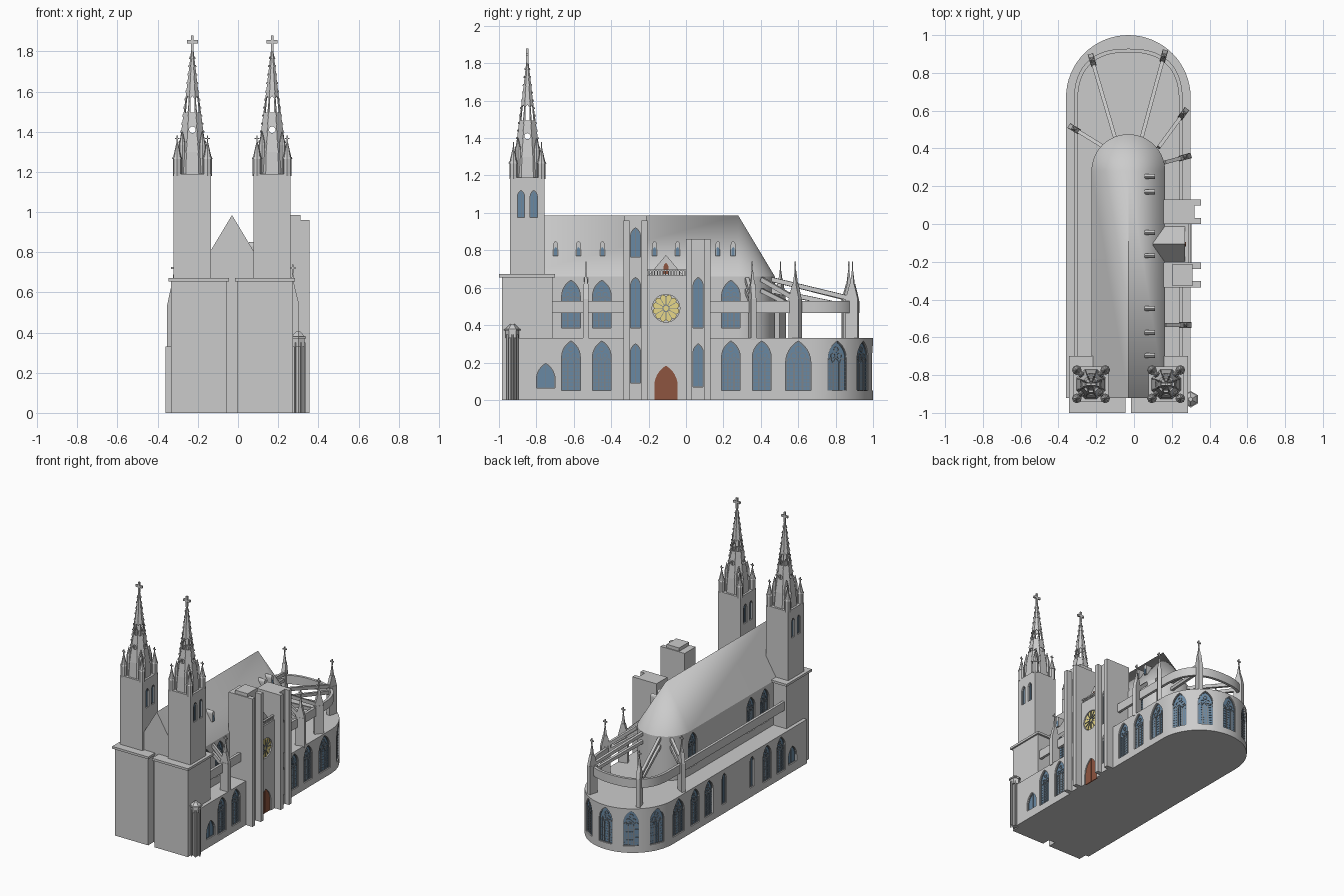
import bpy, bmesh
from math import sin, cos, pi, radians, copysign
from mathutils import Vector, Matrix

if "Cube" in bpy.data.objects:
    bpy.data.objects.remove(bpy.data.objects["Cube"])

CX = -0.03                                   # centre line of nave and apse
TOWERS = {"left": -0.2275, "right": 0.17}
TY = -0.848
I = Matrix()
AXES = Matrix(((0, 0, 1, 0), (1, 0, 0, 0), (0, 1, 0, 0), (0, 0, 0, 1)))   # u,v,n -> y,z,x


def mat(name, rgb):
    m = bpy.data.materials.new(name)
    m.diffuse_color = (*rgb, 1)
    m.use_nodes = True
    m.node_tree.nodes["Principled BSDF"].inputs["Base Color"].default_value = m.diffuse_color
    return m


BLUE = mat("glass_blue", (0.14, 0.25, 0.37))
YELLOW = mat("rose_yellow", (0.8, 0.68, 0.25))
BROWN = mat("door_brown", (0.27, 0.09, 0.05))
DARK = mat("tracery_grey", (0.2, 0.23, 0.26))


def obj(name, bm, material=None):
    bmesh.ops.recalc_face_normals(bm, faces=bm.faces)
    me = bpy.data.meshes.new(name)
    bm.to_mesh(me)
    bm.free()
    o = bpy.data.objects.new(name, me)
    bpy.context.collection.objects.link(o)
    if material:
        me.materials.append(material)
    return o


def prism(bm, pts, d0, d1, M=I):
    a = [bm.verts.new(M @ Vector((u, v, d0))) for u, v in pts]
    b = [bm.verts.new(M @ Vector((u, v, d1))) for u, v in pts]
    bm.faces.new(a)
    bm.faces.new(b)
    for i in range(len(a)):
        j = (i + 1) % len(a)
        bm.faces.new((a[i], a[j], b[j], b[i]))


def frame(bm, outer, inner, d0, d1, M):
    for i in range(len(outer)):
        j = (i + 1) % len(outer)
        prism(bm, (outer[i], outer[j], inner[j], inner[i]), d0, d1, M)


def box(bm, x0, x1, y0, y1, z0, z1, M=I):
    prism(bm, ((x0, y0), (x1, y0), (x1, y1), (x0, y1)), z0, z1, M)


def bar(bm, p, q, w, h):
    p, q = Vector(p), Vector(q)
    M = Matrix.Translation(p) @ (q - p).to_track_quat('Z', 'Y').to_matrix().to_4x4()
    box(bm, -w / 2, w / 2, -h / 2, h / 2, 0, (q - p).length, M)


def cone(bm, x, y, z0, z1, r0, r1, n=8, turn=0):
    bmesh.ops.create_cone(bm, cap_ends=True, segments=n, radius1=r0, radius2=r1, depth=z1 - z0,
                          matrix=Matrix.Translation((x, y, (z0 + z1) / 2)) @ Matrix.Rotation(turn, 4, 'Z'))


def cross(bm, x, y, z, h):
    t = h * 0.08
    box(bm, x - t, x + t, y - t, y + t, z, z + h)
    box(bm, x - h * .34, x + h * .34, y - t, y + t, z + h * .5, z + h * .7)


def wall(x, y, z, a=0):
    return Matrix.Translation((x, y, z)) @ Matrix.Rotation(a, 4, 'Z') @ AXES


def circle(r, u=0, v=0, n=20):
    return [(u + r * cos(2 * pi * i / n), v + r * sin(2 * pi * i / n)) for i in range(n)]


def arch(w, h, u=0, v=0, n=6):
    s = h - w * 0.866
    right = [(w / 2 - w + w * cos(pi / 3 * i / n), s + w * sin(pi / 3 * i / n)) for i in range(n + 1)]
    pts = [(-w / 2, 0), (w / 2, 0)] + right + [(-a, b) for a, b in right[-2::-1]]
    return [(u + a, v + b) for a, b in pts]


def plan(half, y0, yc, n=32):
    return [(CX + half, y0)] + [(CX + half * cos(pi * i / n), yc + half * sin(pi * i / n))
                                for i in range(n + 1)] + [(CX - half, y0)]


glass, tracery, cutters = bmesh.new(), bmesh.new(), bmesh.new()


def window(M, w, h, rich=False):
    prism(cutters, arch(w, h), -0.02, 0.03, M)
    prism(glass, arch(w, h), -0.024, -0.015, M)
    frame(tracery, arch(w, h), arch(w * .9, h * .96, 0, h * .015), -0.02, -0.009, M)
    if not rich:
        box(tracery, -.0015, .0015, 0, h * .93, -0.02, -0.011, M)
        return
    lw, lh = w / 3, h * 0.66
    for k in (-1, 0, 1):                      # three lancets with cross bars
        frame(tracery, arch(lw, lh, k * lw), arch(lw * .75, lh * .95, k * lw, .003), -0.02, -0.011, M)
        box(tracery, k * lw - .001, k * lw + .001, 0, lh, -0.02, -0.013, M)
    for i in range(1, 9):
        box(tracery, -w / 2, w / 2, i * .02, i * .02 + .002, -0.02, -0.013, M)
    for u, v, r in ((-.17, .7, .14), (.17, .7, .14), (0, .83, .14)):   # roundels
        frame(tracery, circle(w * r, u * w, v * h, 12), circle(w * r * .7, u * w, v * h, 12), -0.02, -0.011, M)


# Window layout: aisles, clerestory, apse, towers, piers
for a, xa, xn in ((0, 0.30, 0.165), (pi, -0.36, -0.225)):
    window(wall(xa, -0.75, 0.065, a), 0.10, 0.13)
    for y, w in ((-.615, .10), (-.45, .10), (.24, .10), (.405, .10), (.6, .135)):
        window(wall(xa, y, 0.05, a), w, 0.265, True)
    for y in (-.615, -.45, .24):
        window(wall(xn, y, 0.385, a), 0.10, 0.255, True)
    for tx in TOWERS.values():
        for y in (-.882, -.814):
            window(wall(tx + cos(a) * .0925, y, 0.975, a), 0.038, 0.145)
for y in (-.27, .06):
    window(wall(-0.36, y, 0.07, pi), 0.05, 0.23)
for d in (25, 57.5, 90, 122.5, 155):
    a = radians(d)
    window(wall(CX + .33 * cos(a), .67 + .33 * sin(a), 0.05, a), 0.11, 0.265, True)
for y, x, spans in ((-.27, .31, ((.09, .21), (.385, .27), (.765, .155))), (.065, .32, ((.07, .23), (.385, .27)))):
    for z, h in spans:
        window(wall(x, y, z), 0.054, h)

# Main walls
walls = []


def solid(name, pts, z0, z1):
    bm = bmesh.new()
    prism(bm, pts, z0, z1)
    walls.append(obj(name, bm))


def rect(x0, x1, y0, y1):
    return ((x0, y0), (x1, y0), (x1, y1), (x0, y1))


solid("aisle_and_ambulatory", plan(0.33, -0.92, 0.67), 0, 0.33)
solid("nave", plan(0.195, -0.92, 0.28), 0.01, 0.66)
solid("portal", rect(0.1, 0.305, -0.21, 0.005), 0, 0.665)
for name, y0, y1, x, top in (("tall_pier", -.335, -.205, .31, .96), ("short_pier", 0, .13, .32, .86)):
    solid(name, ((.155, y0), (.355, y0), (.355, y0 + .032), (x, y0 + .032), (x, y1 - .032),
                 (.355, y1 - .032), (.355, y1), (.155, y1)), 0, top)
for side, tx in TOWERS.items():
    solid(side + "_tower", rect(tx - .0925, tx + .0925, TY - .0925, TY + .0925), 0.6, 1.19)

# Door and rose window in the portal
PY = -0.107
MD, MR = wall(.305, PY, 0), wall(.305, PY, .49)
prism(cutters, arch(.125, .185), -.015, .03, wall(.305, PY, -.002))
prism(cutters, circle(.074, n=48), -.015, .03, MR)
bm = bmesh.new()
prism(bm, arch(.125, .185), -.02, -.008, MD)
box(bm, -.0015, .0015, 0, .18, -.01, -.005, MD)
prism(bm, arch(.026, .06), -.01, .006, wall(.27, PY, .672))
obj("portal_door", bm, BROWN)
bm = bmesh.new()
prism(bm, [((.062 + .011 * abs(sin(6 * t * pi / 48))) * cos(t * pi / 48),
            (.062 + .011 * abs(sin(6 * t * pi / 48))) * sin(t * pi / 48)) for t in range(96)], -.02, -.006, MR)
obj("rose_window", bm, YELLOW)
for i in range(12):
    box(tracery, .018, .064, -.0015, .0015, -.01, -.001, MR @ Matrix.Rotation(i * pi / 6, 4, 'Z'))
frame(tracery, circle(.02), circle(.014), -.01, -.001, MR)

obj("window_glass", glass, BLUE)
obj("window_tracery", tracery, DARK)
cut = obj("window_cutters", cutters)
cut.hide_render = True

# Nave roof with conical apse end
bm = bmesh.new()
eave = [bm.verts.new((x, y, .66)) for x, y in plan(0.195, -0.92, 0.28)]
r0, r1 = bm.verts.new((CX, -.92, .985)), bm.verts.new((CX, .28, .985))
bm.faces.new(eave)
bm.faces.new((eave[-1], eave[0], r0))
bm.faces.new((eave[0], eave[1], r1, r0))
bm.faces.new((eave[-2], eave[-1], r0, r1))
for p, q in zip(eave[1:-2], eave[2:-1]):
    bm.faces.new((p, q, r1))
roof = obj("nave_roof", bm)

# Roof dormers on the right slope
bm, panes = bmesh.new(), bmesh.new()
for y in (-.697, -.575, -.447, -.168, -.045, .17, .252):
    prism(bm, arch(.026, .08), -.055, 0, wall(.11, y, .77))
    prism(panes, arch(.016, .045), -.01, .002, wall(.11, y, .772))
obj("dormers", bm)
obj("dormer_panes", panes, BLUE)

# Portal gable, balustrade and pier cap
bm = bmesh.new()
prism(bm, ((-.097, .66), (.097, .66), (0, .775)), .1, .27, wall(0, PY, 0))
box(bm, .285, .30, -.205, 0, .688, .697)
for i in range(14):
    box(bm, .288, .297, -.2 + i * .0148, -.195 + i * .0148, .66, .69)
box(bm, .205, .31, -.328, -.212, .955, .985)
obj("portal_gable_and_pier_cap", bm)

# West front blocks with cornices
bm = bmesh.new()
for x0, x1 in ((-.345, -.045), (-.015, .285)):
    box(bm, x0 + .012, x1 - .012, -.985, -.715, 0, .655)
    box(bm, x0, x1, -1, -.70, .655, .672)
box(bm, -.08, .02, -.922, -.75, 0, .655)
obj("west_front", bm)

# Hollow octagonal spires, pierced by round holes and slots
holes = bmesh.new()
OUT = ((.084, 1.19), (.076, 1.3), (.06, 1.4), (.032, 1.6), (.006, 1.81))
PROFILE = OUT + ((.002, 1.79), (.024, 1.6), (.05, 1.4), (.066, 1.3), (.074, 1.19))
spires = []
for side, tx in TOWERS.items():
    bm, deco = bmesh.new(), bmesh.new()
    rings = [[bm.verts.new((tx + r * cos((k + .5) * pi / 4), TY + r * sin((k + .5) * pi / 4), z))
              for k in range(8)] for r, z in PROFILE]
    for i in range(len(rings)):
        a, b = rings[i], rings[(i + 1) % len(rings)]
        for k in range(8):
            bm.faces.new((a[k], a[(k + 1) % 8], b[(k + 1) % 8], b[k]))
    spires.append(obj(side + "_spire", bm))
    for k in range(8):
        M = wall(tx, TY, 0, k * pi / 4)
        if k % 2 == 0:
            prism(holes, circle(.016, 0, 1.41), .04, .1, M)
        prism(holes, ((-.01, 1.495), (.01, 1.495), (.01, 1.565), (0, 1.578), (-.01, 1.565)), .0245, .1, M)
        for (ra, za), (rb, zb) in zip(OUT[1:], OUT[2:]):          # crockets on the ribs
            n = round((zb - za) / .04)
            for j in range(n):
                r, z, a = ra + (rb - ra) * j / n, za + (zb - za) * j / n, (k + .5) * pi / 4
                cone(deco, tx + (r + .001) * cos(a), TY + (r + .001) * sin(a), z - .005, z + .006, .005, .003, 4, a)
    for sx in (-1, 1):
        for sy in (-1, 1):
            x, y = tx + sx * .075, TY + sy * .075
            cone(deco, x, y, 1.18, 1.265, .022, .022)
            cone(deco, x, y, 1.265, 1.275, .026, .022)
            cone(deco, x, y, 1.275, 1.35, .02, .003)
            cross(deco, x, y, 1.345, .035)
            x, y = tx + sx * .05, TY + sy * .05
            cone(deco, x, y, 1.19, 1.335, .017, .017)
            cone(deco, x, y, 1.335, 1.4, .017, .002)
    cross(deco, tx, TY, 1.80, .08)
    obj(side + "_spire_ornaments", deco)
hole = obj("spire_hole_cutters", holes)
hole.hide_render = True

# Raised gallery band running around the choir
bm = bmesh.new()
def band(r):
    arc = [i * pi / 32 for i in range(33)]
    return [(CX + r, -.72)] + [(CX + r * copysign(abs(cos(t)) ** .8, cos(t)), .64 + r * sin(t) ** .8)
                               for t in arc] + [(CX - r, -.72)]
prism(bm, band(.288) + band(.268)[::-1], .465, .53)
gallery = obj("gallery_band", bm)

# Flying buttresses with pinnacle piers
bm = bmesh.new()
for x, y, nx, ny in ((-.318, .505, -.155, .405), (-.222, .87, -.10, .455), (.158, .89, .04, .455),
                     (.262, .585, .13, .405), (.272, .355, .16, .325), (.272, -.535, .16, -.535)):
    a = Vector((x - nx, y - ny)).angle_signed(Vector((1, 0)))
    M = Matrix.Translation((x, y, 0)) @ Matrix.Rotation(a, 4, 'Z')
    box(bm, -.035, .032, -.015, .015, .32, .54, M)
    prism(bm, ((-.035, .54), (.032, .54), (.012, .62), (-.012, .62)), -.013, .013, M @ Matrix.Rotation(pi / 2, 4, 'X'))
    cone(bm, x, y, .6, .70, .017, .003, 4, a + pi / 4)
    cross(bm, x, y, .695, .045)
    for z0, z1 in ((.645, .54), (.585, .495)):
        bar(bm, (nx, ny, z0), (x, y, z1), .02, .024)
obj("flying_buttresses", bm)

# Small corner shrine
bm = bmesh.new()
X, Y = .30, -.928
cone(bm, X, Y, 0, .35, .022, .022, 6)
for i in range(6):
    a = i * pi / 3
    cone(bm, X + .032 * cos(a), Y + .032 * sin(a), 0, .35, .006, .006, 6)
cone(bm, X, Y, .33, .37, .036, .036, 6)
cone(bm, X, Y, .37, .38, .044, .044, 6)
cone(bm, X, Y, .38, .405, .038, .012, 6)
obj("corner_shrine", bm)

# Cut the openings, then smooth the rounded parts
for objs, c in ((walls, cut), (spires, hole)):
    for o in objs:
        m = o.modifiers.new("openings", 'BOOLEAN')
        m.object, m.solver = c, 'EXACT'
dg = bpy.context.evaluated_depsgraph_get()
baked = [(o, bpy.data.meshes.new_from_object(o.evaluated_get(dg))) for o in walls + spires]
for o, me in baked:
    o.modifiers.clear()
    o.data = me
for c in (cut, hole):
    bpy.data.objects.remove(c)
bpy.ops.object.select_all(action='DESELECT')
for o in walls[:2] + [roof, gallery]:
    o.select_set(True)
bpy.context.view_layer.objects.active = roof
bpy.ops.object.shade_smooth_by_angle(angle=radians(20))
